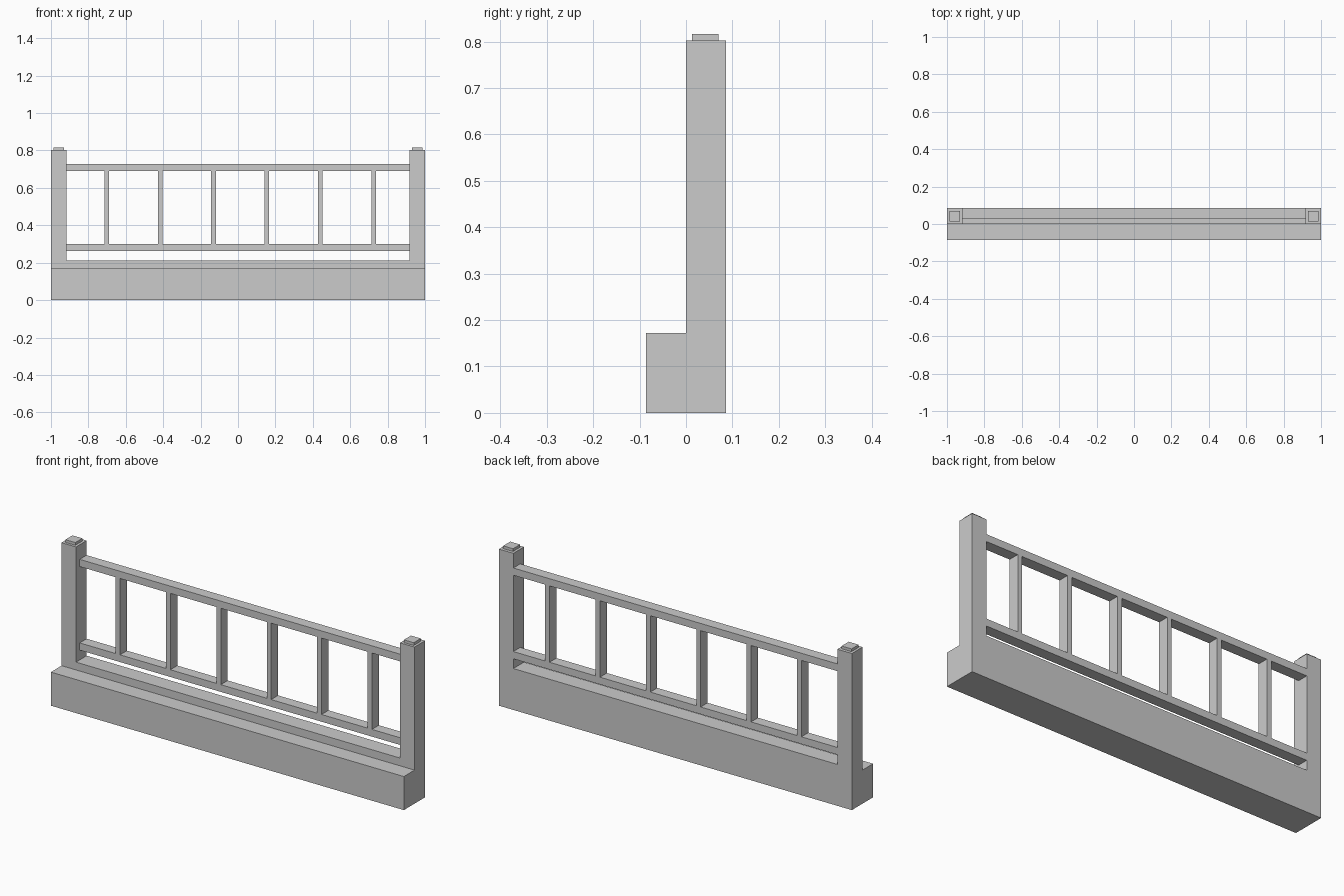
import bpy
import bmesh

if "Cube" in bpy.data.objects:
    bpy.data.objects.remove(bpy.data.objects["Cube"])


def finish(name, bm):
    bmesh.ops.recalc_face_normals(bm, faces=bm.faces)
    mesh = bpy.data.meshes.new(name)
    bm.to_mesh(mesh)
    bm.free()
    obj = bpy.data.objects.new(name, mesh)
    bpy.context.collection.objects.link(obj)
    return obj


def box(name, x, y, z):
    bm = bmesh.new()
    bmesh.ops.create_cube(bm, size=1)
    for v in bm.verts:
        for i, (lo, hi) in enumerate((x, y, z)):
            v.co[i] = hi if v.co[i] > 0 else lo
    return finish(name, bm)


def extrude_profile(name, points, y0, y1):
    bm = bmesh.new()
    face = bm.faces.new([bm.verts.new((x, y0, z)) for x, z in points])
    ext = bmesh.ops.extrude_face_region(bm, geom=[face])
    for v in ext["geom"]:
        if isinstance(v, bmesh.types.BMVert):
            v.co.y = y1
    return finish(name, bm)


BACK = 0.086      # back plane shared by wall, posts and rails
RAIL = (0.03, BACK)
INNER = 0.918     # inner side of the posts
POST_TOP = 0.802

# Low wall and both end posts as one U-shaped slab
half = [(1, 0), (1, POST_TOP), (INNER, POST_TOP), (INNER, 0.212)]
extrude_profile("wall_and_posts", half + [(-x, z) for x, z in reversed(half)], 0, BACK)

# Kerb step along the front
box("front_kerb", (-1, 1), (-BACK, 0), (0, 0.172))

# Post caps
for side, s in (("left", -1), ("right", 1)):
    x = sorted((s * 0.931, s * 0.987))
    box(side + "_post_cap", x, (0.013, 0.07), (POST_TOP, 0.816))

# Horizontal rails
box("lower_rail", (-INNER, INNER), RAIL, (0.262, 0.299))
box("upper_rail", (-INNER, INNER), RAIL, (0.69, 0.727))

# Evenly spaced balusters between the rails
for i in range(6):
    cx = -0.702 + i * 0.2855
    box(f"baluster_{i + 1}", (cx - 0.0125, cx + 0.0125), RAIL, (0.299, 0.69))
